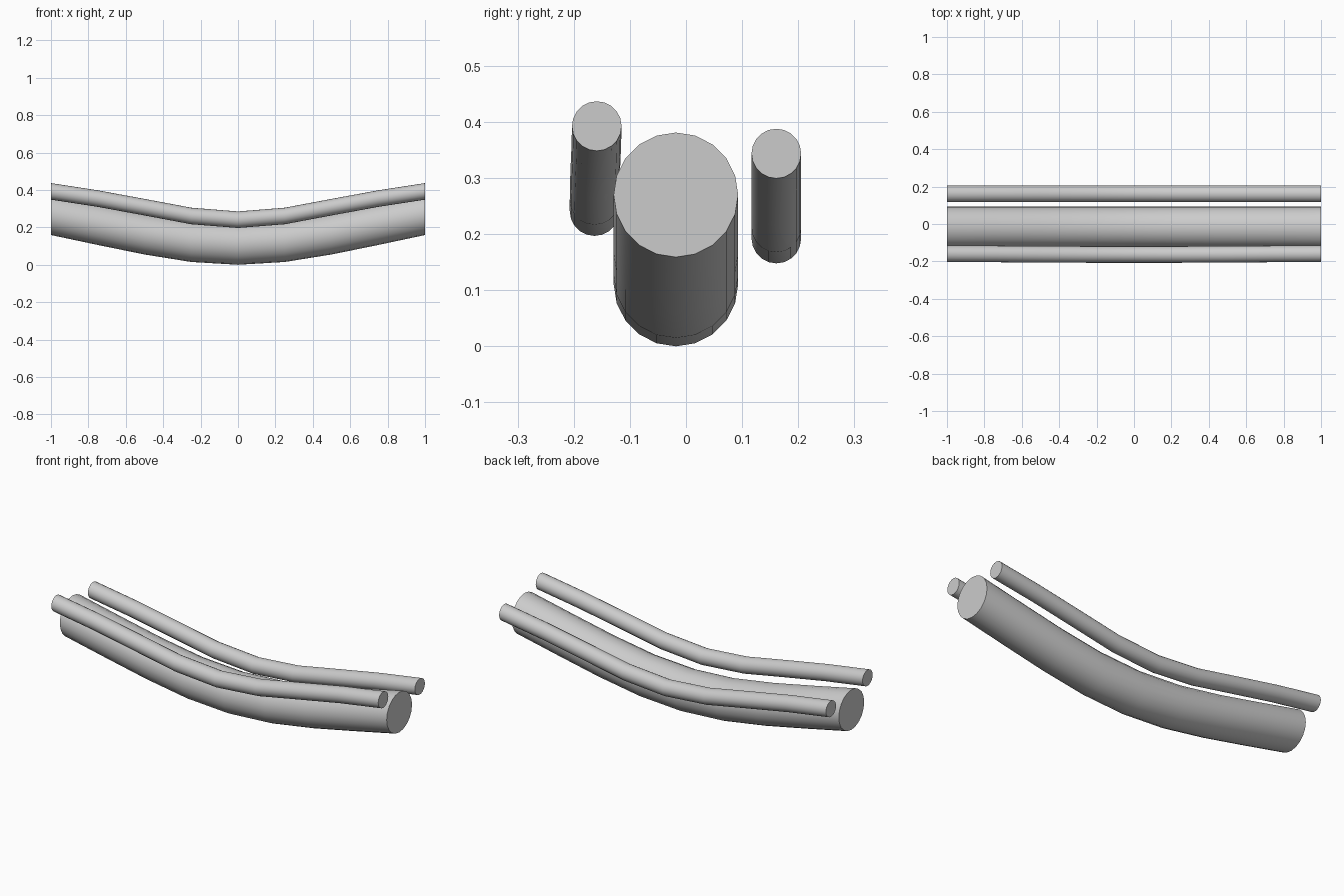
import bpy, bmesh
from math import sin, cos, pi, radians

if "Cube" in bpy.data.objects:
    bpy.data.objects.remove(bpy.data.objects["Cube"])

SIDES = 20


def tube(name, radius, half_path):
    """Capped tube through vertical rings; half_path holds (x, y, z) from the middle to the right end."""
    path = [(-x, y, z) for x, y, z in reversed(half_path[1:])] + half_path
    bm = bmesh.new()
    rings = [[bm.verts.new((x, y + radius * sin(2 * pi * i / SIDES),
                            z + radius * cos(2 * pi * i / SIDES)))
              for i in range(SIDES)] for x, y, z in path]
    for a, b in zip(rings, rings[1:]):
        for i in range(SIDES):
            j = (i + 1) % SIDES
            bm.faces.new((a[i], a[j], b[j], b[i]))
    bm.faces.new(rings[0])
    bm.faces.new(rings[-1])
    bmesh.ops.recalc_face_normals(bm, faces=bm.faces[:])
    mesh = bpy.data.meshes.new(name)
    bm.to_mesh(mesh)
    bm.free()
    obj = bpy.data.objects.new(name, mesh)
    bpy.context.collection.objects.link(obj)
    bpy.ops.object.select_all(action='DESELECT')
    obj.select_set(True)
    bpy.context.view_layer.objects.active = obj
    bpy.ops.object.shade_smooth_by_angle(angle=radians(35))
    return obj


xs = (0, 0.25, 0.5, 0.75, 1)

# Thick sagging main cable
main_z = (0.111, 0.126, 0.166, 0.217, 0.270)
tube("main_cable", 0.111, [(x, -0.018, z) for x, z in zip(xs, main_z)])

# Thin front cable, bowing slightly outwards in the middle
front_z = (0.241, 0.261, 0.308, 0.354, 0.3925)
front_y = (-0.163, -0.163, -0.162, -0.160, -0.159)
tube("front_cable", 0.0442, list(zip(xs, front_y, front_z)))

# Thin rear cable, hanging a little lower
tube("rear_cable", 0.0442, [(x, 0.161, z - 0.049) for x, z in zip(xs, front_z)])
